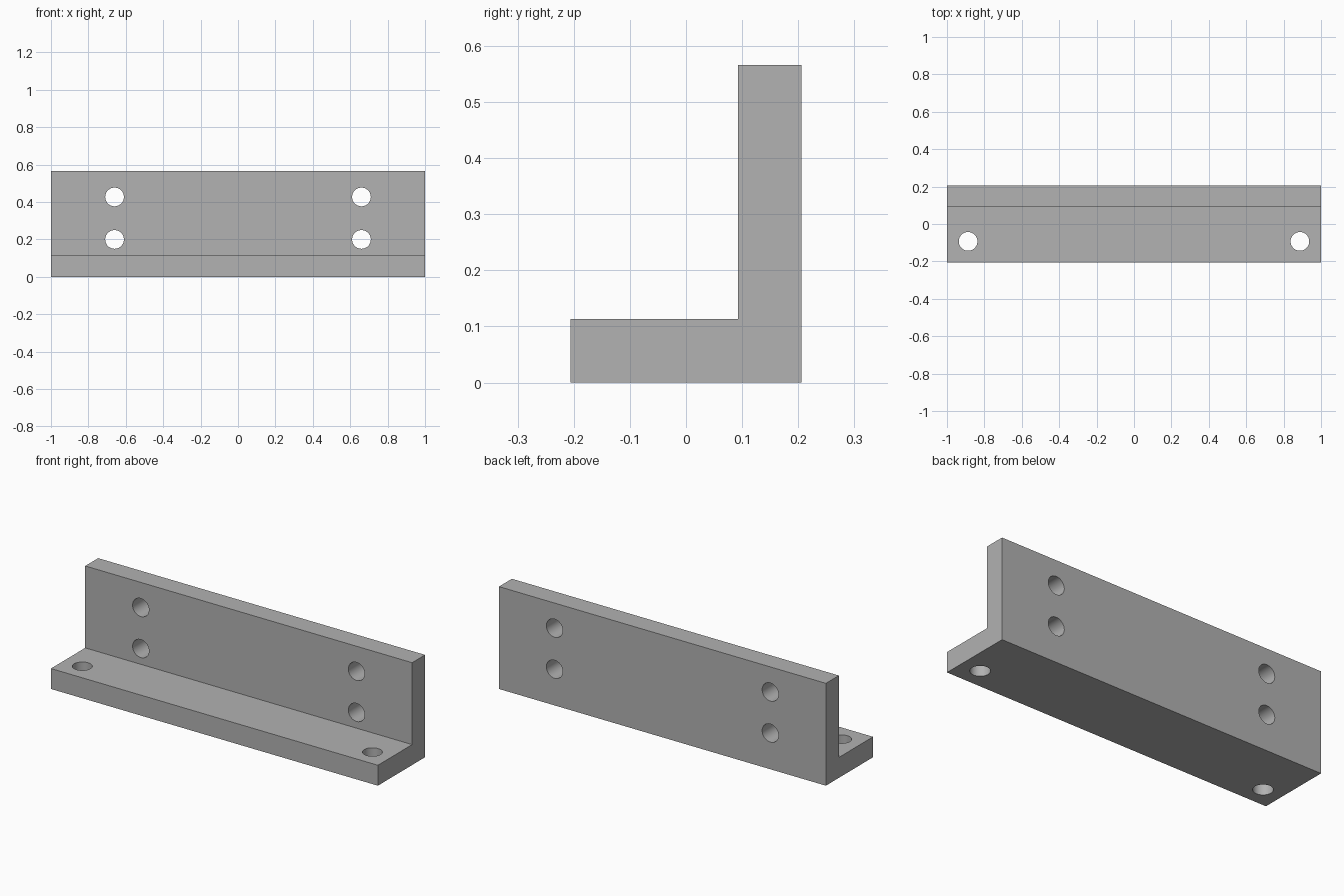
import bpy, bmesh, math
from mathutils import Matrix, Vector

cube = bpy.data.objects.get("Cube")
if cube:
    bpy.data.objects.remove(cube, do_unlink=True)

HALF_LENGTH, HALF_DEPTH, HEIGHT, THICK = 1.0, 0.206, 0.566, 0.113
HOLE_RADIUS = 0.05

grey = bpy.data.materials.new("plain grey")
grey.use_nodes = True
colour = (0.445, 0.445, 0.445, 1)
grey.diffuse_color = colour
grey.node_tree.nodes["Principled BSDF"].inputs["Base Color"].default_value = colour


def add_object(name, bm):
    bmesh.ops.recalc_face_normals(bm, faces=bm.faces)
    mesh = bpy.data.meshes.new(name)
    bm.to_mesh(mesh)
    bm.free()
    mesh.materials.append(grey)
    obj = bpy.data.objects.new(name, mesh)
    bpy.context.collection.objects.link(obj)
    return obj


# L-shaped profile extruded along the length
inner = HALF_DEPTH - THICK
profile = [(-HALF_DEPTH, 0), (HALF_DEPTH, 0), (HALF_DEPTH, HEIGHT),
           (inner, HEIGHT), (inner, THICK), (-HALF_DEPTH, THICK)]
bm = bmesh.new()
end = bm.faces.new([bm.verts.new((-HALF_LENGTH, y, z)) for y, z in profile])
sweep = bmesh.ops.extrude_face_region(bm, geom=[end])
bmesh.ops.translate(bm, vec=(2 * HALF_LENGTH, 0, 0),
                    verts=[v for v in sweep["geom"] if isinstance(v, bmesh.types.BMVert)])
bracket = add_object("angle_bracket", bm)

# Round cutters: two through the base flange, four through the upright flange
bm = bmesh.new()


def add_hole(centre, rotation):
    bmesh.ops.create_cone(bm, cap_ends=True, segments=48, radius1=HOLE_RADIUS,
                          radius2=HOLE_RADIUS, depth=2 * THICK,
                          matrix=Matrix.Translation(Vector(centre)) @ rotation)


for side in (-1, 1):
    add_hole((side * 0.887, -0.093, THICK / 2), Matrix.Identity(4))
    for z in (0.2, 0.427):
        add_hole((side * 0.66, HALF_DEPTH - THICK / 2, z),
                 Matrix.Rotation(math.pi / 2, 4, "X"))
cutter = add_object("hole_cutter", bm)
cutter.hide_render = True

# Drill the holes and keep the flat faces crisp
drill = bracket.modifiers.new("bolt holes", "BOOLEAN")
drill.operation = "DIFFERENCE"
drill.solver = "EXACT"
drill.object = cutter
bpy.ops.object.select_all(action="DESELECT")
bpy.context.view_layer.objects.active = bracket
bracket.select_set(True)
bpy.ops.object.modifier_apply(modifier=drill.name)
bpy.data.objects.remove(cutter, do_unlink=True)
bpy.ops.object.shade_smooth_by_angle(angle=math.radians(30))
